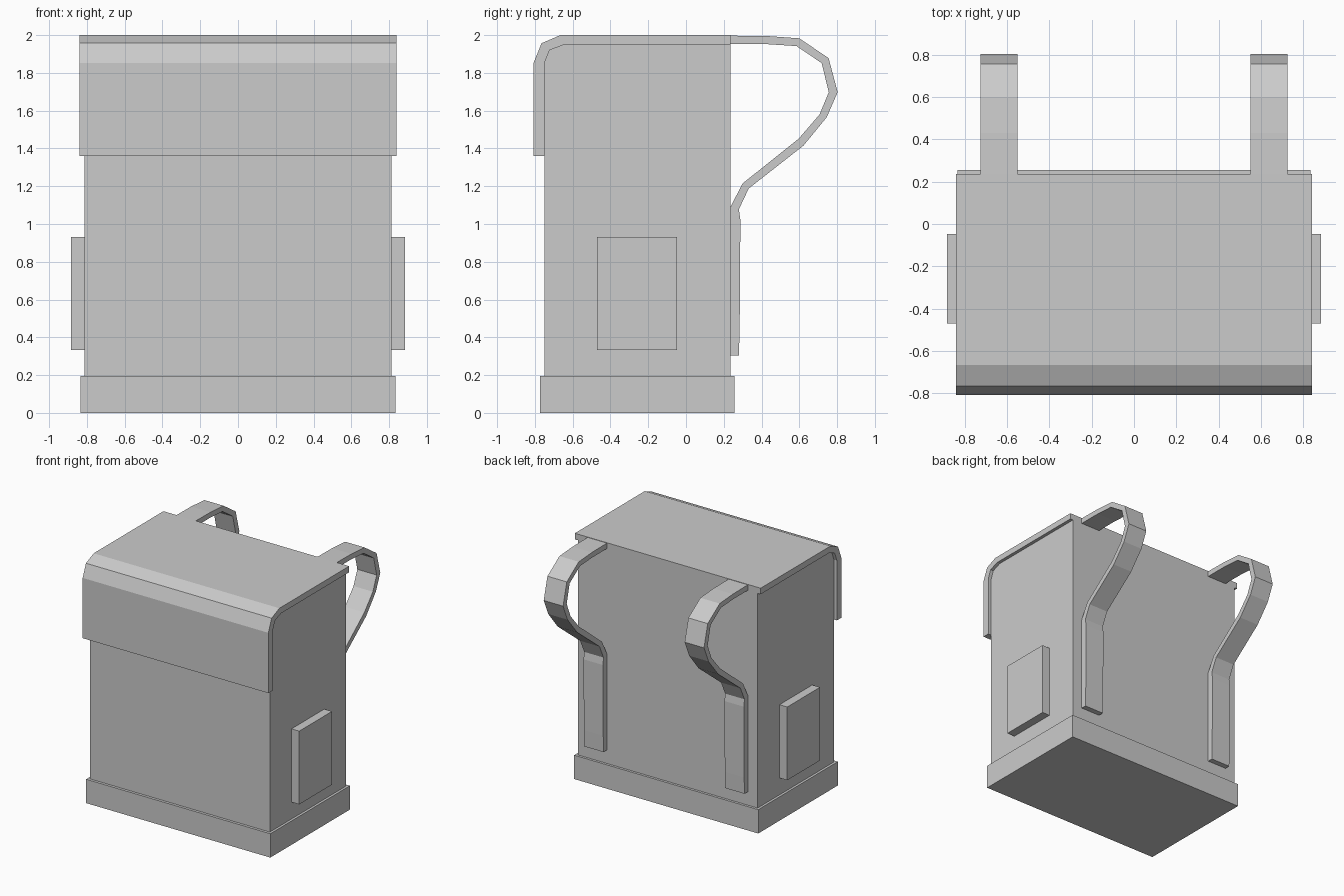
import bpy, bmesh

if "Cube" in bpy.data.objects:
    bpy.data.objects.remove(bpy.data.objects["Cube"])


def prism(name, profile, x0, x1, mirror=False):
    """Extrude a (y, z) profile from x0 to x1, optionally mirrored across x."""
    bm = bmesh.new()
    face = bm.faces.new([bm.verts.new((x0, y, z)) for y, z in profile])
    ext = bmesh.ops.extrude_face_region(bm, geom=[face])
    moved = [g for g in ext["geom"] if isinstance(g, bmesh.types.BMVert)]
    bmesh.ops.translate(bm, verts=moved, vec=(x1 - x0, 0, 0))
    bmesh.ops.recalc_face_normals(bm, faces=bm.faces[:])
    mesh = bpy.data.meshes.new(name)
    bm.to_mesh(mesh)
    bm.free()
    obj = bpy.data.objects.new(name, mesh)
    bpy.context.collection.objects.link(obj)
    if mirror:
        obj.modifiers.new("Mirror", "MIRROR").use_axis[0] = True
    return obj


def rect(y0, y1, z0, z1):
    return [(y0, z0), (y1, z0), (y1, z1), (y0, z1)]


BACK = 0.236

# Bottom panel
prism("base", rect(-0.772, 0.256, 0, 0.195), -0.833, 0.833)

# Main bag, with its top front edge rounded to fit under the flap
under_flap = [(-0.75, 1.85), (-0.722, 1.92), (-0.645, 1.95), (BACK, 1.95)]
prism("body", [(BACK, 0.19), (-0.75, 0.19)] + under_flap, -0.813, 0.813)

# Flap folded over the top and front
over_flap = [(BACK, 2.0), (-0.665, 2.0), (-0.765, 1.957), (-0.807, 1.853), (-0.807, 1.36)]
prism("flap", over_flap + [(-0.75, 1.36)] + under_flap, -0.84, 0.84)

# Side pockets
prism("side_pockets", rect(-0.47, -0.047, 0.333, 0.932), 0.81, 0.883, mirror=True)

# Shoulder straps: outer edge from top to bottom, inner edge back up
strap_outer = [(BACK, 1.997), (0.43, 1.995), (0.60, 1.983), (0.755, 1.878),
               (0.803, 1.698), (0.745, 1.565), (0.622, 1.415), (0.332, 1.188),
               (0.28, 1.078), (0.288, 1.02), (0.284, 0.44), (0.28, 0.305)]
strap_inner = [(BACK, 0.305), (BACK, 1.092), (0.30, 1.215), (0.597, 1.452),
               (0.707, 1.58), (0.756, 1.698), (0.718, 1.852), (0.585, 1.942),
               (0.43, 1.952), (BACK, 1.952)]
prism("shoulder_straps", strap_outer + strap_inner, 0.55, 0.725, mirror=True)
